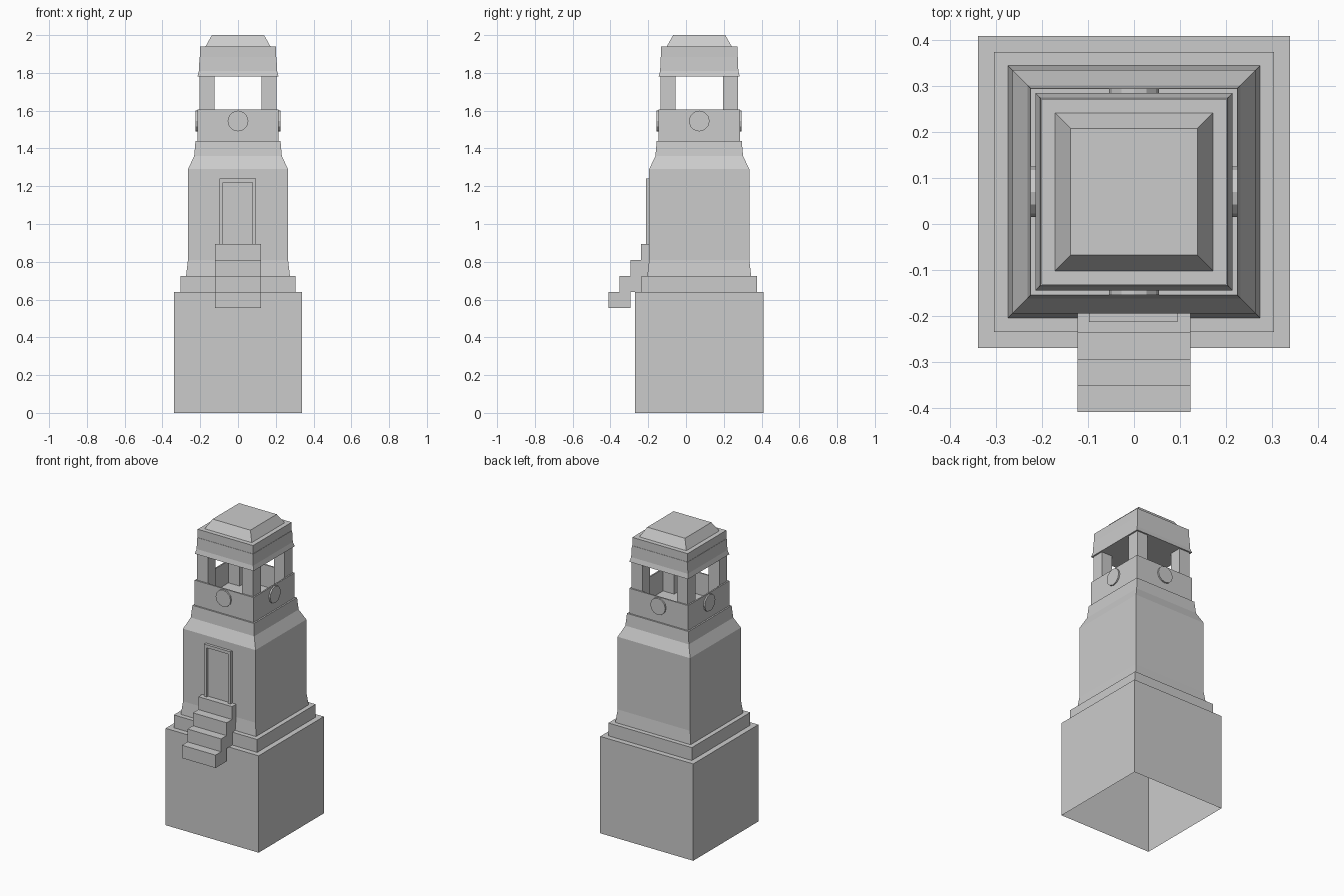
import bpy, bmesh, math
from mathutils import Matrix

if "Cube" in bpy.data.objects:
    bpy.data.objects.remove(bpy.data.objects["Cube"])

CY = 0.07  # tower axis sits behind the steps


def make(name, bm):
    bmesh.ops.recalc_face_normals(bm, faces=bm.faces)
    me = bpy.data.meshes.new(name)
    bm.to_mesh(me)
    bm.free()
    ob = bpy.data.objects.new(name, me)
    bpy.context.collection.objects.link(ob)
    return ob


def square_loft(name, profile, bottom, top):
    """Stack square rings given as (half width, z)."""
    bm = bmesh.new()
    rings = [[bm.verts.new((sx * h, CY + sy * h, z))
              for sx, sy in ((-1, -1), (1, -1), (1, 1), (-1, 1))] for h, z in profile]
    for a, b in zip(rings, rings[1:]):
        for i in range(4):
            j = (i + 1) % 4
            bm.faces.new((a[i], a[j], b[j], b[i]))
    if bottom:
        bm.faces.new(rings[0][::-1])
    if top:
        bm.faces.new(rings[-1])
    return make(name, bm)


def box(name, x0, x1, y0, y1, z0, z1):
    bm = bmesh.new()
    bmesh.ops.create_cube(bm, size=1)
    for v in bm.verts:
        v.co = ((x0 + x1) / 2 + v.co.x * (x1 - x0),
                (y0 + y1) / 2 + v.co.y * (y1 - y0),
                (z0 + z1) / 2 + v.co.z * (z1 - z0))
    return make(name, bm)


# plinth, shaft and hollow parapet, open underneath
square_loft("tower_body", [
    (0.34, 0), (0.34, 0.64), (0.305, 0.64), (0.305, 0.725),
    (0.275, 0.725), (0.265, 0.81), (0.265, 1.29), (0.232, 1.36),
    (0.225, 1.44), (0.215, 1.44), (0.215, 1.605), (0.206, 1.605), (0.206, 1.46)],
    False, True)

# stepped roof
square_loft("roof", [
    (0.215, 1.78), (0.207, 1.81), (0.204, 1.885), (0.202, 1.885),
    (0.202, 1.94), (0.172, 1.94), (0.138, 2.0)], True, True)

# corner pillars
for sx in (-1, 1):
    for sy in (-1, 1):
        xs = sorted((sx * 0.125, sx * 0.205))
        ys = sorted((CY + sy * 0.125, CY + sy * 0.205))
        box("pillar", *xs, *ys, 1.46, 1.78)

# round plaques on each parapet wall
for k in range(4):
    bm = bmesh.new()
    m = (Matrix.Translation((0, CY, 1.545)) @ Matrix.Rotation(k * math.pi / 2, 4, 'Z')
         @ Matrix.Translation((0, -0.218, 0)) @ Matrix.Rotation(math.pi / 2, 4, 'X'))
    bmesh.ops.create_cone(bm, cap_ends=True, segments=12, radius1=0.055,
                          radius2=0.055, depth=0.014, matrix=m)
    make("plaque", bm)

# door frame and recessed door
box("door_frame_left", -0.098, -0.08, -0.213, -0.19, 0.89, 1.24)
box("door_frame_right", 0.077, 0.095, -0.213, -0.19, 0.89, 1.24)
box("door_frame_top", -0.08, 0.077, -0.213, -0.19, 1.22, 1.24)
box("door", -0.08, 0.077, -0.199, -0.19, 0.89, 1.22)

# front steps
for i, (y0, y1) in enumerate(((-0.41, -0.295), (-0.352, -0.235), (-0.295, -0.195), (-0.238, -0.195))):
    z = 0.555 + i * 0.085
    box("step", -0.123, 0.123, y0, y1, z, z + 0.085)
